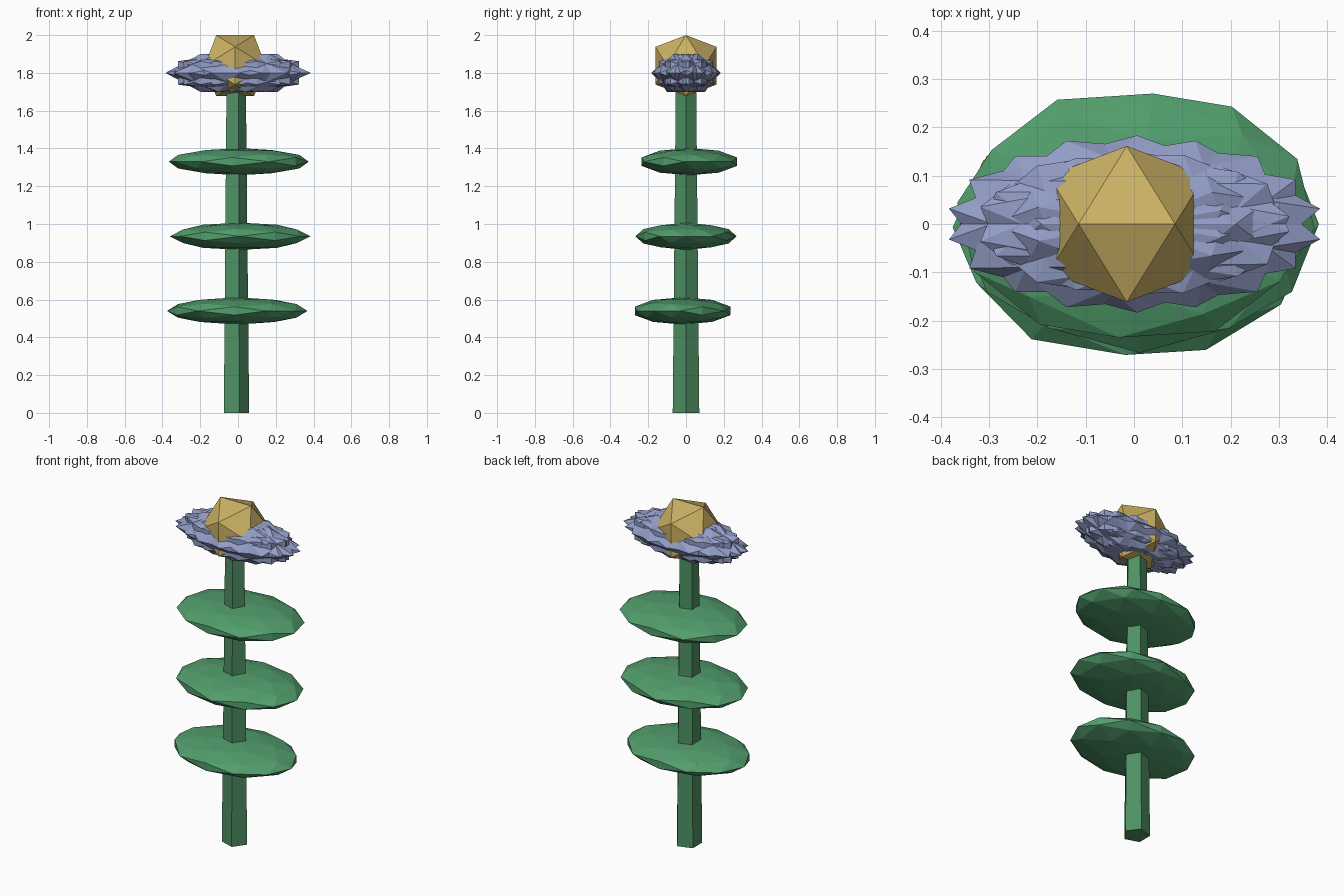
import bpy, bmesh
from math import sin, cos, tau, radians, sqrt
from mathutils import Matrix

if "Cube" in bpy.data.objects:
    bpy.data.objects.remove(bpy.data.objects["Cube"])

CX = -0.015  # stem axis


def material(name, rgb):
    m = bpy.data.materials.new(name)
    m.diffuse_color = (*rgb, 1)
    m.use_nodes = True
    m.node_tree.nodes["Principled BSDF"].inputs["Base Color"].default_value = m.diffuse_color
    return m


stem_mat = material("stem_green", (0.078, 0.285, 0.126))
leaf_mat = material("leaf_green", (0.084, 0.34, 0.15))
petal_mat = material("petal_blue", (0.29, 0.34, 0.57))
gold_mat = material("centre_gold", (0.60, 0.44, 0.127))


def finish(bm, name, mat):
    bmesh.ops.recalc_face_normals(bm, faces=bm.faces[:])
    mesh = bpy.data.meshes.new(name)
    bm.to_mesh(mesh)
    bm.free()
    mesh.materials.append(mat)
    obj = bpy.data.objects.new(name, mesh)
    bpy.context.collection.objects.link(obj)
    return obj


def blob(name, mat, centre, size, turn=0.0, detail=0):
    """Icosahedron turned about z, then stretched to an ellipsoid."""
    g = (1 + sqrt(5)) / 2
    bm = bmesh.new()
    for s in (-1, 1):
        for t in (-g, g):
            for p in ((s, 0, t), (t, s, 0), (0, t, s)):
                bm.verts.new(p)
    bmesh.ops.convex_hull(bm, input=bm.verts[:])
    if detail:
        bmesh.ops.subdivide_edges(bm, edges=bm.edges[:], cuts=1, use_grid_fill=True)
    for v in bm.verts:
        v.co.normalize()
    bm.transform(Matrix.Translation(centre)
                 @ Matrix.Diagonal((*size, 1))
                 @ Matrix.Rotation(turn, 4, 'Z'))
    return finish(bm, name, mat)


# Five-sided tapered stem
bm = bmesh.new()
rings = [[bm.verts.new((CX + r * cos(i * tau / 5), r * sin(i * tau / 5), z))
          for i in range(5)] for r, z in ((0.074, 0), (0.057, 1.70))]
for i in range(5):
    j = (i + 1) % 5
    bm.faces.new((rings[0][i], rings[0][j], rings[1][j], rings[1][i]))
for ring in rings:
    bm.faces.new(ring)
finish(bm, "stem", stem_mat)

# Three flat leaf discs, each turned a little further
for name, x, y, z, turn in (("lower_leaf", -0.004, -0.0175, 0.54, -34),
                            ("middle_leaf", 0.011, 0.0, 0.935, 0),
                            ("upper_leaf", 0.004, 0.0175, 1.33, 26)):
    blob(name, leaf_mat, (x, y, z), (0.372, 0.267, 0.072), radians(turn), 1)

# Nine overlapping turned petals form the spiky flower ring
for i in range(9):
    a = i * tau / 9
    blob(f"petal_{i + 1}", petal_mat,
         (0.01 * cos(a), 0.01 * sin(a), 1.80), (0.382, 0.175, 0.118), a)

# Golden flower centre
blob("flower_centre", gold_mat, (CX, 0, 1.838), (0.19, 0.19, 0.19))
